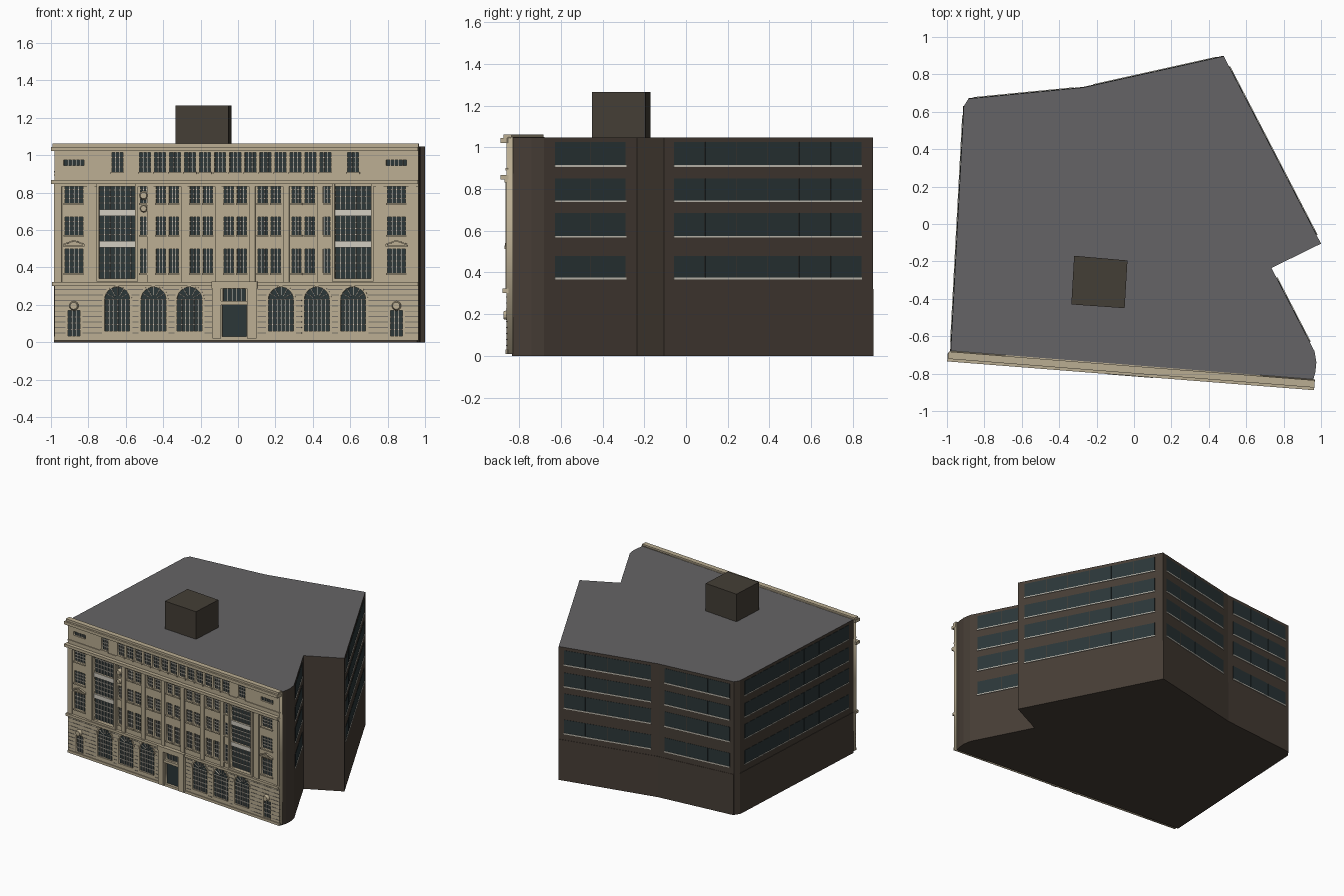
import bpy, bmesh, math
from mathutils import Matrix, Vector

if "Cube" in bpy.data.objects:
    bpy.data.objects.remove(bpy.data.objects["Cube"])


def material(name, r, g, b):
    m = bpy.data.materials.new(name)
    lin = [((c / 255 + 0.055) / 1.055) ** 2.4 for c in (r, g, b)]
    m.diffuse_color = (*lin, 1)
    m.use_nodes = True
    m.node_tree.nodes["Principled BSDF"].inputs["Base Color"].default_value = m.diffuse_color
    return m


STONE = material("tan stone", 186, 173, 146)
BROWN = material("dark brown wall", 70, 61, 53)
PENT = material("penthouse brown", 68, 62, 54)
ROOF = material("grey roof", 101, 100, 102)
GLASS = material("dark glass", 43, 54, 56)
TRIM = material("pale trim", 208, 204, 192)
GROOVE = material("grey joint", 122, 116, 106)


def finish(name, bm, mats, matrix=Matrix()):
    bmesh.ops.recalc_face_normals(bm, faces=bm.faces)
    me = bpy.data.meshes.new(name)
    bm.to_mesh(me)
    bm.free()
    for m in mats:
        me.materials.append(m)
    ob = bpy.data.objects.new(name, me)
    ob.matrix_world = matrix
    bpy.context.collection.objects.link(ob)
    return ob


def boxes(name, items, mat, matrix):
    """Each item: x0, x1, z0, z1, inner depth, outer depth (outward = -y), optional tilt."""
    bm = bmesh.new()
    for x0, x1, z0, z1, d0, d1, *tilt in items:
        c = Matrix.Translation(((x0 + x1) / 2, -(d0 + d1) / 2, (z0 + z1) / 2))
        r = Matrix.Rotation(tilt[0] if tilt else 0, 4, 'Y')
        bmesh.ops.create_cube(bm, size=1, matrix=c @ r @ Matrix.Diagonal((x1 - x0, d1 - d0, z1 - z0, 1)))
    return finish(name, bm, [mat], matrix)


def prism(name, pts, z0, z1, mats):
    bm = bmesh.new()
    f = bm.faces.new([bm.verts.new((x, y, z0)) for x, y in pts])
    ext = bmesh.ops.extrude_face_region(bm, geom=[f])["geom"]
    bmesh.ops.translate(bm, verts=[v for v in ext if isinstance(v, bmesh.types.BMVert)], vec=(0, 0, z1 - z0))
    bm.normal_update()
    for face in bm.faces:
        top = all(v.co.z > z1 - 0.001 for v in face.verts)
        face.material_index = len(mats) - 1 if top else 0
    return finish(name, bm, mats)


# Main block and rooftop box
plan = [(-0.98, -0.68), (0.958, -0.835), (0.97, -0.79), (0.975, -0.74), (0.965, -0.68),
        (0.735, -0.235), (1.0, -0.105), (0.48, 0.897), (-0.27, 0.73), (-0.885, 0.67), (-0.91, 0.63)]
prism("main_block", plan, 0, 1.048, [BROWN, ROOF])
prism("rooftop_box", [(-0.32, -0.17), (-0.335, -0.43), (-0.05, -0.45), (-0.035, -0.195)], 1.04, 1.265, [PENT])

# Strip windows on the plain walls: plan edge, start, end, bays
ROWS = [(0.375, 0.48), (0.575, 0.685), (0.745, 0.85), (0.915, 1.025)]
for name, i, t0, t1, n in [("side_front", 4, .11, .88, 2), ("side_rear", 6, .045, .945, 6),
                           ("back_right", 7, .05, .93, 4), ("back_left", 8, .08, .95, 3),
                           ("left", 10, .04, .96, 7)]:
    p, q = Vector(plan[i]), Vector(plan[(i + 1) % len(plan)])
    d = q - p
    m = Matrix.Translation((p.x, p.y, 0)) @ Matrix.Rotation(math.atan2(d.y, d.x), 4, 'Z')
    a, w = t0 * d.length, (t1 - t0) * d.length / n
    boxes(name + "_windows", [(a + k * w + .002, a + (k + 1) * w - .002, z0, z1, -.01, .002)
                              for k in range(n) for z0, z1 in ROWS], GLASS, m)
    boxes(name + "_sills", [(a, a + n * w, z0 - .008, z0, -.01, .006) for z0, z1 in ROWS], TRIM, m)
    if i > 6:
        boxes(name + "_base_storey", [(0, d.length, 0, .32, -.01, .003)], BROWN, m)

# Facade frame of reference
F = Matrix.Translation((0, -0.785, 0)) @ Matrix.Rotation(-math.atan(0.0785), 4, 'Z')
LEFT, RIGHT, MID = -0.985, 0.968, -0.015

# Window openings: x0, x1, z0, z1, columns, rows
rects = []
FLOORS = [(0.37, 0.50, 4), (0.575, 0.67, 4), (0.745, 0.84, 4)]
pairs = [MID + 0.182 * k for k in range(-2, 3)]
mids = [MID - 0.484, MID + 0.484] + [c + s * 0.035 for c in pairs for s in (-1, 1)]
for z0, z1, rows in FLOORS:
    rects += [(x - .025, x + .025, z0, z1, 3, rows) for x in mids]
    rects += [(x - .049, x + .049, z0, z1, 4, rows) for x in (MID - .865, MID + .865)]
rects += [(x - .03, x + .03, .91, 1.015, 3, 4) for x in
          [MID + .0807 * k for k in range(-6, 7)] + [MID - .632, MID + .632]]
rects += [(x - .055, x + .055, .945, .975, 5, 1) for x in (MID - .865, MID + .865)]
rects += [(x - .033, x + .033, .035, .17, 3, 4) for x in (MID - .865, MID + .865)]
rects += [(MID + s * .632 - .096, MID + s * .632 + .096, z0, z1, 7, 4)
          for s in (-1, 1) for z0, z1 in ((.34, .508), (.542, .675), (.71, .85))]
rects += [(-.085, .045, .03, .20, 1, 1), (-.08, .04, .222, .285, 5, 1)]
ARCHES = [MID + s * o for s in (-1, 1) for o in (.245, .438, .633)]
R, SPRING, SILL = 0.067, 0.228, 0.06


def arch_outline(c):
    return [(c - R, SILL), (c + R, SILL)] + [
        (c + R * math.cos(math.pi * k / 14), SPRING + R * math.sin(math.pi * k / 14)) for k in range(15)]


# Stone front with real openings
cu = bpy.data.curves.new("stone_front", 'CURVE')
cu.dimensions, cu.fill_mode, cu.extrude = '2D', 'BOTH', 0.015
outlines = [[(LEFT, .01), (RIGHT, .01), (RIGHT, 1.05), (LEFT, 1.05)]]
outlines += [[(a, b), (c, b), (c, d), (a, d)] for a, c, b, d, *_ in rects]
outlines += [arch_outline(c) for c in ARCHES]
for pts in outlines:
    s = cu.splines.new('POLY')
    s.points.add(len(pts) - 1)
    for p, (x, z) in zip(s.points, pts):
        p.co = (x, z, 0, 1)
    s.use_cyclic_u = True
cu.materials.append(STONE)
front = bpy.data.objects.new("stone_front", cu)
bpy.context.collection.objects.link(front)
front.matrix_world = F @ Matrix.Translation((0, .015, 0)) @ Matrix.Rotation(math.pi / 2, 4, 'X')
bpy.context.view_layer.objects.active = front
front.select_set(True)
bpy.ops.object.convert(target='MESH')
boxes("front_glass", [(LEFT + .02, RIGHT - .02, .02, 1.03, -.022, -.014)], GLASS, F)

# Glazing bars
bars, B = [], 0.0025
for x0, x1, z0, z1, nx, nz in rects:
    bars += [(x0 + (x1 - x0) * k / nx - B, x0 + (x1 - x0) * k / nx + B, z0, z1, -.016, -.006) for k in range(1, nx)]
    bars += [(x0, x1, z0 + (z1 - z0) * k / nz - B, z0 + (z1 - z0) * k / nz + B, -.016, -.006) for k in range(1, nz)]
for c in ARCHES:
    for k in range(-2, 3):
        x = c + k * R / 3
        bars.append((x - B, x + B, SILL, SPRING, -.016, -.006))
        a = k * math.pi / 6
        mx, mz = c + .66 * R * math.sin(a), SPRING + .66 * R * math.cos(a)
        bars.append((mx - B, mx + B, mz - R * .34, mz + R * .34, -.016, -.006, a))
    bars += [(c - R, c + R, z - B, z + B, -.016, -.006) for z in (.095, .13, .165, .2, SPRING)]
boxes("glazing_bars", bars, TRIM, F)
boxes("bay_spandrels", [(MID + s * .632 - .096, MID + s * .632 + .096, z0, z1, -.01, .003)
                        for s in (-1, 1) for z0, z1 in ((.508, .542), (.675, .71))], TRIM, F)

# Cornices, plinth and string courses
boxes("cornices", [(LEFT - .015, RIGHT, 1.022, 1.045, -.02, .028), (LEFT - .01, RIGHT, 1.045, 1.062, -.025, .014),
                   (LEFT - .015, RIGHT, .846, .868, -.01, .028), (LEFT, RIGHT, .832, .846, -.01, .01),
                   (LEFT - .01, RIGHT, .302, .322, -.01, .02), (LEFT, RIGHT, .89, .9, -.01, .006),
                   (LEFT, RIGHT, .01, .03, -.01, .006)], STONE, F)

# Pilasters, bay frames and sills
stone = [(x - .017, x + .017, .322, .84, -.01, .008) for x in [MID + .182 * (k + .5) for k in range(-3, 3)]]
for s in (-1, 1):
    c = MID + s * .632
    stone += [(c + e * .104 - .007, c + e * .104 + .007, .325, .858, -.01, .018) for e in (-1, 1)]
    stone += [(c - .111, c + .111, .85, .862, -.01, .018), (c - .111, c + .111, .325, .34, -.01, .018)]
    stone += [(MID + s * o - .02, MID + s * o + .02, .322, .84, -.01, .006) for o in (.775, .95)]
stone += [(x0 - .006, x1 + .006, z0 - .01, z0, -.01, .008) for x0, x1, z0, *_ in rects if z0 in (.37, .575, .745, .91)]
boxes("pilasters_and_frames", stone, STONE, F)

# Gables over the outer windows
boxes("window_gables", [(MID + s * .865 + e * .027 - .032, MID + s * .865 + e * .027 + .032, .53, .537,
                         -.01, .014, e * .35) for s in (-1, 1) for e in (-1, 1)] +
      [(MID + s * .865 - .058, MID + s * .865 + .058, .512, .52, -.01, .014) for s in (-1, 1)], STONE, F)

# Entrance surround
boxes("entrance_surround", [(-.135, -.09, .02, .3, -.01, .024), (.05, .1, .02, .3, -.01, .024),
                            (-.14, .105, .288, .325, -.01, .03), (-.09, .05, .2, .22, -.01, .016)], STONE, F)

# Masonry joints on the ground storey, broken around openings
joints = []
for k in range(9):
    z = .05 + k * .029
    gaps = [(x0 - .012, x1 + .012) for x0, x1, z0, z1, *_ in rects if z0 < .1 and z0 < z < z1]
    gaps += [(c - w, c + w) for c in ARCHES for w in
             [.014 + (R if z < SPRING else math.sqrt(max(R * R - (z - SPRING) ** 2, 0)))]]
    gaps = sorted(gaps + [(-.14, .105), (RIGHT, RIGHT)])
    x = LEFT
    for a, b in gaps:
        if a > x + .005:
            joints.append((x, a, z - .0025, z + .0025, -.005, .0015))
        x = max(x, b)
boxes("masonry_joints", joints, GROOVE, F)

# Arch voussoirs
vous = []
for c in ARCHES:
    for k in range(9):
        a = (k - 4) * math.pi / 9
        x, z, h = c + (R + .006) * math.sin(a), SPRING + (R + .006) * math.cos(a), .006
        vous.append((x - .009, x + .009, z - h, z + h, -.01, .014 if k == 4 else .006, a))
boxes("arch_stones", vous, STONE, F)

# Round medallions
bm = bmesh.new()
for x, z, r in [(MID - .865, .195, .027), (MID + .865, .195, .027), (-.505, .715, .022), (-.505, .785, .025)]:
    bmesh.ops.create_cone(bm, cap_ends=True, segments=16, radius1=r, radius2=r * .7, depth=.03,
                          matrix=Matrix.Translation((x, -.008, z)) @ Matrix.Rotation(math.pi / 2, 4, 'X'))
finish("medallions", bm, [STONE], F)
